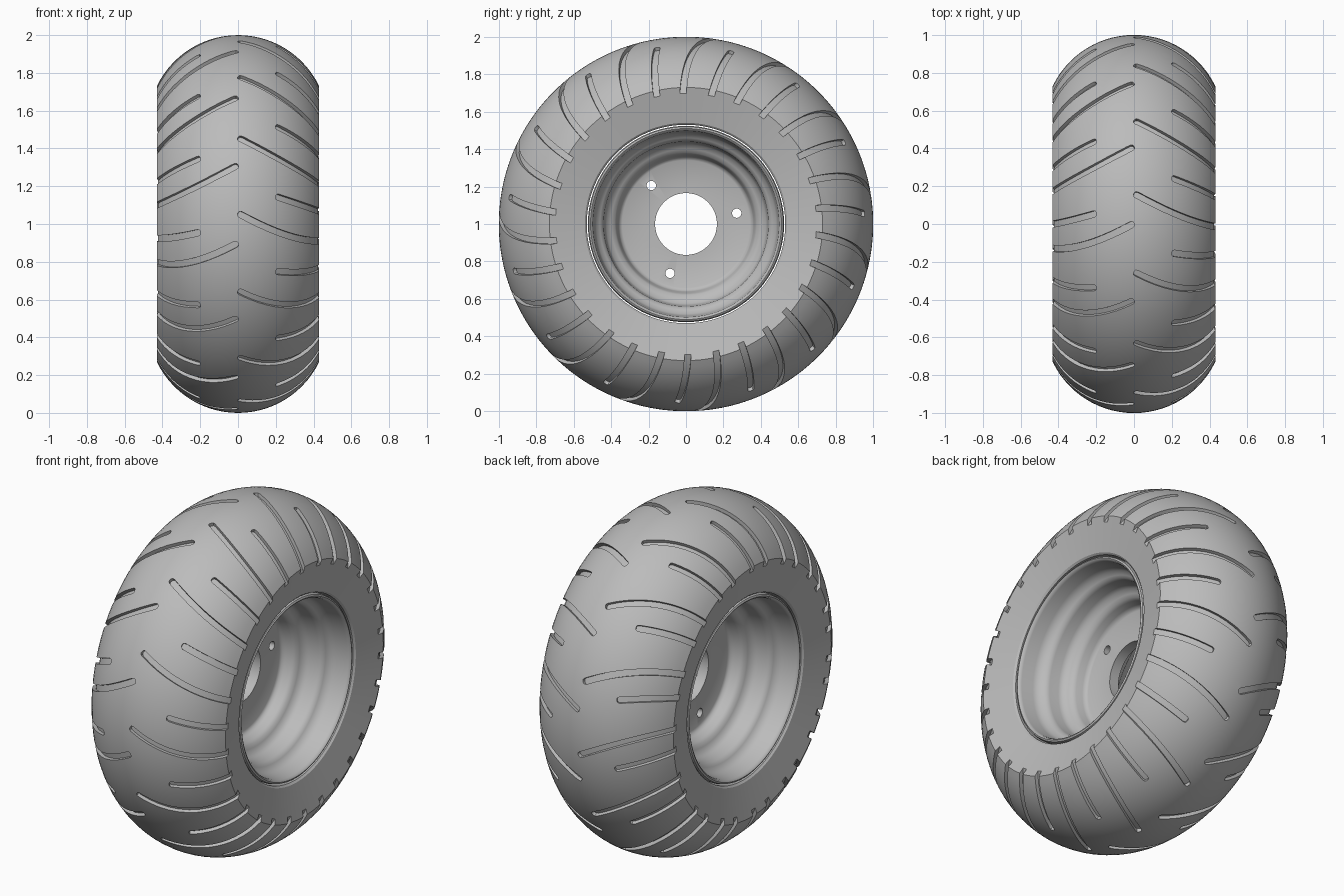
import bpy, bmesh, math
from mathutils import Vector

if "Cube" in bpy.data.objects:
    bpy.data.objects.remove(bpy.data.objects["Cube"])

HUB = Vector((0, 0, 1))      # wheel centre, axle along x
ARC, CROWN = 0.477, 0.523    # tread arc radius and its centre radius
HALF, SIDE = 0.43, 0.73      # half width and shoulder radius

grey = bpy.data.materials.new("wheel grey")
grey.use_nodes = True
grey.diffuse_color = (0.5, 0.5, 0.5, 1)
grey.node_tree.nodes["Principled BSDF"].inputs["Base Color"].default_value = (0.5, 0.5, 0.5, 1)


def spin_point(x, r, angle):
    return HUB + Vector((x, -r * math.cos(angle), r * math.sin(angle)))


def make_object(name, bm):
    bmesh.ops.recalc_face_normals(bm, faces=bm.faces)
    mesh = bpy.data.meshes.new(name)
    bm.to_mesh(mesh)
    bm.free()
    mesh.materials.append(grey)
    obj = bpy.data.objects.new(name, mesh)
    bpy.context.collection.objects.link(obj)
    return obj


def bridge_rings(bm, rings, closed):
    pairs = list(zip(rings, rings[1:]))
    if closed:
        pairs.append((rings[-1], rings[0]))
    for a, b in pairs:
        n = len(a)
        for i in range(n):
            j = (i + 1) % n
            bm.faces.new((a[i], a[j], b[j], b[i]))


def lathe(name, profile, steps):
    """Turn a closed (x, radius) outline around the axle."""
    bm = bmesh.new()
    rings = [[bm.verts.new(spin_point(x, r, math.tau * i / steps)) for x, r in profile]
             for i in range(steps)]
    bridge_rings(bm, rings, True)
    return make_object(name, bm)


def cut(obj, cutter):
    """Subtract the cutter, keep the result and drop the cutter."""
    mod = obj.modifiers.new("cut", 'BOOLEAN')
    mod.operation, mod.solver, mod.object = 'DIFFERENCE', 'EXACT', cutter
    bpy.context.view_layer.update()
    result = obj.evaluated_get(bpy.context.evaluated_depsgraph_get())
    mesh = bpy.data.meshes.new_from_object(result)
    obj.modifiers.clear()
    obj.data = mesh
    bpy.data.objects.remove(cutter)


def smooth(obj, degrees):
    bpy.ops.object.select_all(action='DESELECT')
    obj.select_set(True)
    bpy.context.view_layer.objects.active = obj
    bpy.ops.object.shade_smooth_by_angle(angle=math.radians(degrees))


# Tire: round crown, dished sidewalls
edge = math.asin(HALF / ARC)
crown = []
for i in range(29):
    phi = edge * (i / 14 - 1)
    crown.append((ARC * math.sin(phi), CROWN + ARC * math.cos(phi)))
tire = lathe("tire", crown + [(0.385, 0.54), (0.375, 0.53), (-0.375, 0.53), (-0.385, 0.54)], 160)


# Tread grooves: curved bars swept over the crown
def groove(bm, side, start_x, angle_at):
    half, depth, lift = 0.017, 0.02, 0.04
    first = math.asin(start_x / ARC)
    last = math.radians(76)
    path = [(first, 0.35), (first + 0.008, 0.8), (first + 0.03, 1)]
    path += [(first + 0.03 + (last - first - 0.03) * k / 12, 1) for k in range(1, 13)]

    def surface(phi, offset):
        x = ARC * math.sin(phi)
        reach = ARC + offset
        return spin_point(side * reach * math.sin(phi), CROWN + reach * math.cos(phi),
                          math.radians(angle_at(x)))

    rings = []
    for phi, width in path:
        low, high = surface(phi, -depth), surface(phi, lift)
        along = surface(phi + 0.01, 0) - surface(phi - 0.01, 0)
        across = along.cross(high - low).normalized() * half * width
        rings.append([bm.verts.new(p) for p in
                      (low - across, low + across, high + across, high - across)])
    bridge_rings(bm, rings, False)
    bm.faces.new(rings[0])
    bm.faces.new(rings[-1])


bm = bmesh.new()
for side, long_start, short_start in ((1, 3.3, 8.8), (-1, 18.2, 21.4)):
    for k in range(15):
        turn = 24 * k
        groove(bm, side, 0.0, lambda x: long_start + turn - 31 * x + 16 * x * x)
        groove(bm, side, 0.2, lambda x: short_start + turn - 15 * (x - 0.2))
cut(tire, make_object("groove_cutter", bm))
smooth(tire, 30)

# Rim: stepped barrel on both sides of a central disc
half_rim = [(0.36, 0.524), (0.375, 0.519), (0.38, 0.51), (0.375, 0.502), (0.36, 0.497),
            (0.29, 0.49), (0.26, 0.48), (0.245, 0.46), (0.235, 0.447), (0.215, 0.44),
            (0.16, 0.435), (0.135, 0.425), (0.12, 0.4), (0.11, 0.38), (0.09, 0.37),
            (0.055, 0.362), (0.038, 0.355), (0.03, 0.34), (0.03, 0.165)]
rim = lathe("rim", half_rim + [(-x, r) for x, r in reversed(half_rim)], 96)

# Three bolt holes through the disc
bm = bmesh.new()
for k in range(3):
    spot = spin_point(0, 0.277, math.radians(48 + 120 * k))
    rings = [[bm.verts.new(spot + Vector((x, 0.025 * math.cos(a), 0.025 * math.sin(a))))
              for a in (math.tau * i / 20 for i in range(20))] for x in (-0.08, 0.08)]
    bridge_rings(bm, rings, False)
    bm.faces.new(rings[0])
    bm.faces.new(rings[1])
cut(rim, make_object("bolt_hole_cutter", bm))
smooth(rim, 40)
